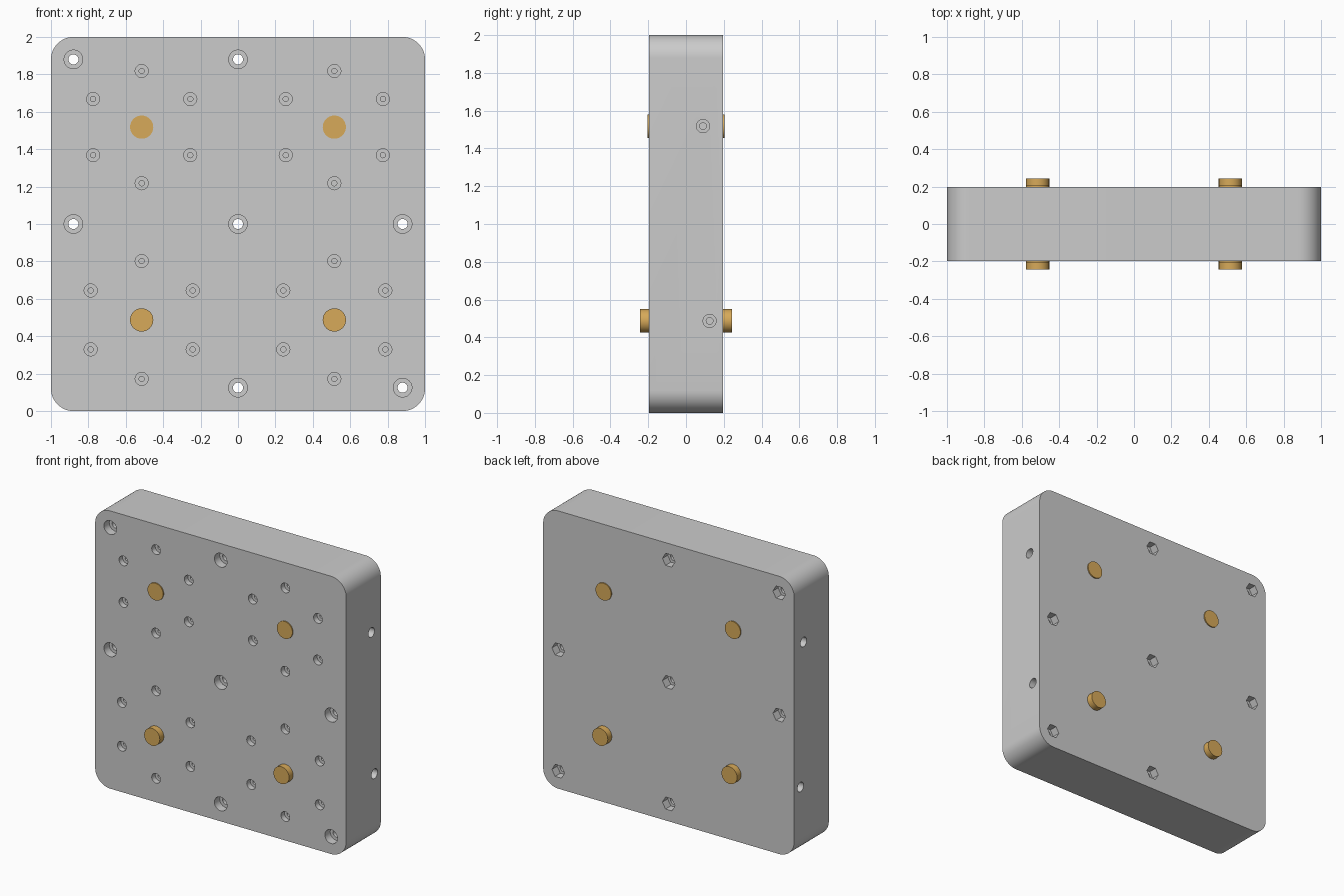
import bpy, bmesh
from math import pi, sin, cos, radians
from mathutils import Vector, Matrix

if "Cube" in bpy.data.objects:
    bpy.data.objects.remove(bpy.data.objects["Cube"])

HY = 0.197          # half thickness of the plate
CORNER = 0.12       # corner radius

# axes for drilling: local z runs into the material
INTO_FRONT = Matrix.Rotation(-pi / 2, 4, 'X')
INTO_BACK = Matrix.Rotation(pi / 2, 4, 'X')


def turned(bm, place, profile, sides):
    """Closed round solid from (radius, depth) pairs along local z."""
    rings = []
    for r, t in profile:
        rings.append([bm.verts.new(place @ Vector((r * cos(2 * pi * i / sides), r * sin(2 * pi * i / sides), t)))
                      for i in range(sides)])
    for a, b in zip(rings, rings[1:]):
        for i in range(sides):
            j = (i + 1) % sides
            bm.faces.new((a[i], a[j], b[j], b[i]))
    bm.faces.new(rings[0][::-1])
    bm.faces.new(rings[-1])


def make(name, bm):
    bmesh.ops.recalc_face_normals(bm, faces=bm.faces[:])
    me = bpy.data.meshes.new(name)
    bm.to_mesh(me)
    bm.free()
    ob = bpy.data.objects.new(name, me)
    bpy.context.collection.objects.link(ob)
    return ob


def activate(ob):
    bpy.ops.object.select_all(action='DESELECT')
    ob.select_set(True)
    bpy.context.view_layer.objects.active = ob


def cut(ob, cutter):
    cutter.hide_render = True
    mod = ob.modifiers.new("cut", 'BOOLEAN')
    mod.operation, mod.solver, mod.object = 'DIFFERENCE', 'EXACT', cutter
    activate(ob)
    bpy.ops.object.modifier_apply(modifier=mod.name)
    bpy.data.objects.remove(cutter)


# plate with rounded corners
bm = bmesh.new()
outline = []
for k, (sx, sz) in enumerate(((1, 1), (-1, 1), (-1, -1), (1, -1))):
    for i in range(13):
        a = k * pi / 2 + i / 12 * pi / 2
        outline.append((sx * (1 - CORNER) + CORNER * cos(a), 1 + sz * (1 - CORNER) + CORNER * sin(a)))
face = bm.faces.new([bm.verts.new((x, -HY, z)) for x, z in outline])
ext = bmesh.ops.extrude_face_region(bm, geom=[face])
bmesh.ops.translate(bm, vec=(0, 2 * HY, 0), verts=[v for v in ext['geom'] if isinstance(v, bmesh.types.BMVert)])
plate = make("plate", bm)

# bolt holes with front counterbores, pin bores, small blind holes, side screw holes
bolts = [(-0.88, 1.88), (0, 1.88), (-0.88, 1), (0, 1), (0.88, 1), (0, 0.125), (0.88, 0.125)]
PIN_X = 0.515
pins = [("front", 1.518, 0.3, 0.205, 0.09), ("rear", 0.487, 0.315, 0.243, 0.125)]

bm = bmesh.new()
for x, z in bolts:
    turned(bm, Matrix.Translation((x, -HY, z)) @ INTO_FRONT,
           [(0.05, -0.05), (0.05, 0.06), (0.027, 0.06), (0.027, 2 * HY + 0.05)], 24)
for name, z, ring, reach, side_y in pins:
    for s in (-1, 1):
        for i in range(6):
            a = radians(90 + 60 * i)
            turned(bm, Matrix.Translation((s * PIN_X + ring * cos(a), -HY, z + ring * sin(a))) @ INTO_FRONT,
                   [(0.035, -0.05), (0.035, 0.04), (0.014, 0.04), (0.014, 0.25)], 20)
        turned(bm, Matrix.Translation((s, side_y, z)) @ Matrix.Rotation(-s * pi / 2, 4, 'Y'),
               [(0.035, -0.05), (0.035, 0.15), (0.018, 0.15), (0.018, 0.35)], 20)
cut(plate, make("hole_cutter", bm))

# hexagonal nut pockets on the back
bm = bmesh.new()
for x, z in bolts:
    turned(bm, Matrix.Translation((x, HY, z)) @ INTO_BACK, [(0.05, -0.05), (0.05, 0.06)], 6)
cut(plate, make("nut_cutter", bm))
activate(plate)
bpy.ops.object.shade_smooth_by_angle(angle=radians(30))

# brass pins through the plate
brass = bpy.data.materials.new("brass")
brass.diffuse_color = (0.68, 0.4, 0.1, 1)
brass.use_nodes = True
brass.node_tree.nodes["Principled BSDF"].inputs["Base Color"].default_value = brass.diffuse_color
for name, z, ring, reach, side_y in pins:
    for s, side in ((-1, "left"), (1, "right")):
        bm = bmesh.new()
        turned(bm, Matrix.Translation((s * PIN_X, 0, z)) @ INTO_FRONT, [(0.062, -reach), (0.062, reach)], 48)
        pin = make(f"{name}_{side}_pin", bm)
        pin.data.materials.append(brass)
        activate(pin)
        bpy.ops.object.shade_smooth_by_angle(angle=radians(30))
